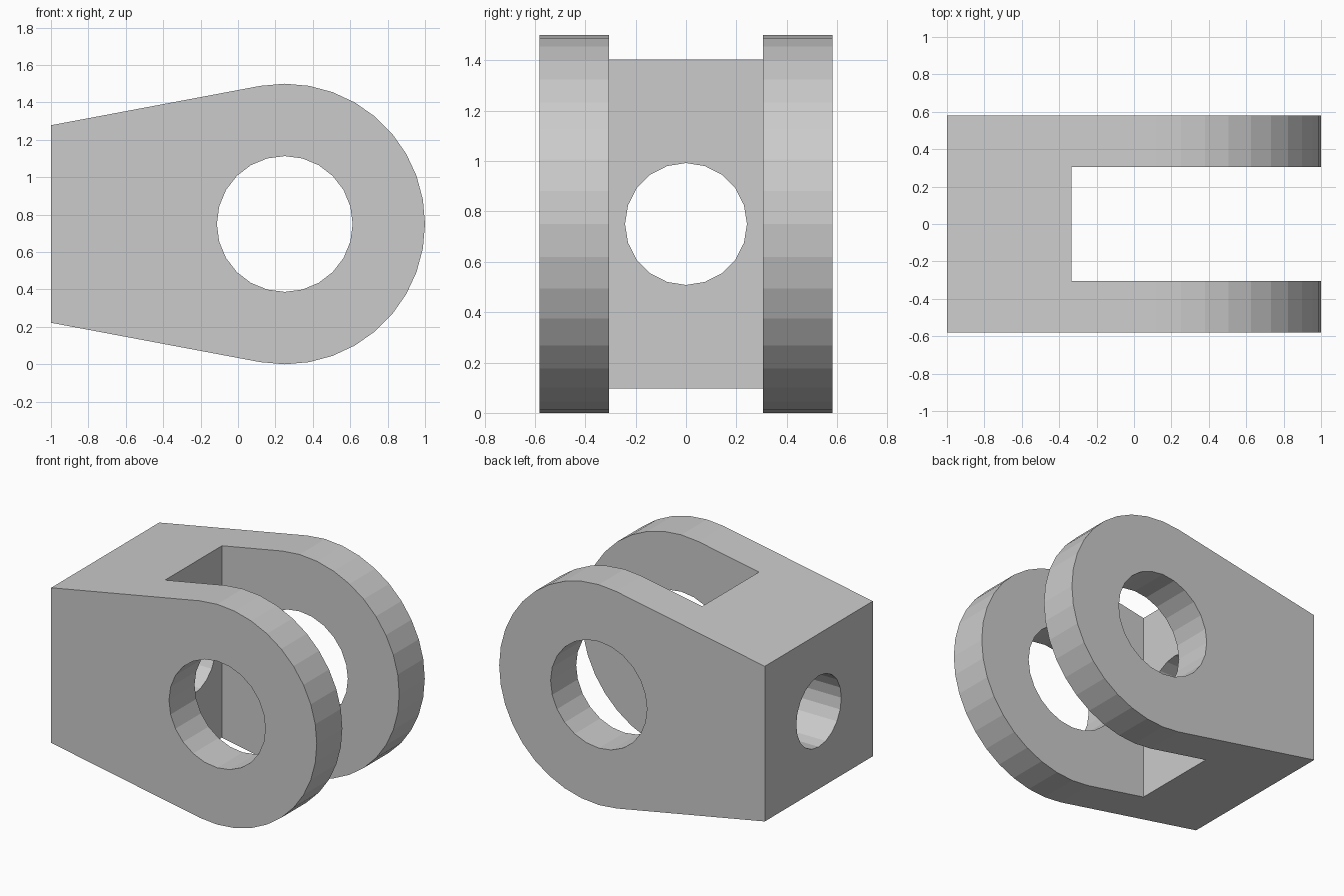
import bpy, bmesh
from math import sin, cos, radians, pi

if "Cube" in bpy.data.objects:
    bpy.data.objects.remove(bpy.data.objects["Cube"])

CX, CZ, R = 0.25, 0.75, 0.75     # eye centre and outer radius
HALF_W, SLOT = 0.581, 0.306      # half width of body and of slot
BACK_HALF = 0.528                # half height of the back face


def extruded_profile(name, points, half):
    """Extrude an x-z outline symmetrically along y."""
    bm = bmesh.new()
    face = bm.faces.new([bm.verts.new((x, -half, z)) for x, z in points])
    new = bmesh.ops.extrude_face_region(bm, geom=[face])["geom"]
    verts = [v for v in new if isinstance(v, bmesh.types.BMVert)]
    bmesh.ops.translate(bm, verts=verts, vec=(0, 2 * half, 0))
    bmesh.ops.recalc_face_normals(bm, faces=bm.faces)
    mesh = bpy.data.meshes.new(name)
    bm.to_mesh(mesh)
    bm.free()
    ob = bpy.data.objects.new(name, mesh)
    bpy.context.collection.objects.link(ob)
    return ob


def circle(r, n, cx, cz):
    return [(cx + r * cos(2 * pi * i / n), cz + r * sin(2 * pi * i / n))
            for i in range(n)]


def cut(target, cutter):
    cutter.hide_render = True
    cutter.hide_set(True)
    mod = target.modifiers.new(cutter.name, "BOOLEAN")
    mod.operation = "DIFFERENCE"
    mod.solver = "EXACT"
    mod.object = cutter


# Tapered body with rounded eye end
arc = [(CX + R * cos(radians(a)), CZ + R * sin(radians(a)))
       for a in range(-100, 101, 10)]
body = extruded_profile(
    "clevis_body", arc + [(-1, CZ + BACK_HALF), (-1, CZ - BACK_HALF)], HALF_W)

# Slot between the two ears
cut(body, extruded_profile(
    "slot_cutter", [(-0.335, -0.5), (1.5, -0.5), (1.5, 2), (-0.335, 2)], SLOT))

# Pin hole across both ears
cut(body, extruded_profile("pin_hole_cutter", circle(0.363, 24, CX, CZ), 1))

# Rod hole through the back wall, along x
rod = extruded_profile("rod_hole_cutter", circle(0.242, 20, 0, 0), 0.5)
rod.rotation_euler = (0, 0, pi / 2)
rod.location = (-0.7, 0, CZ)
cut(body, rod)
